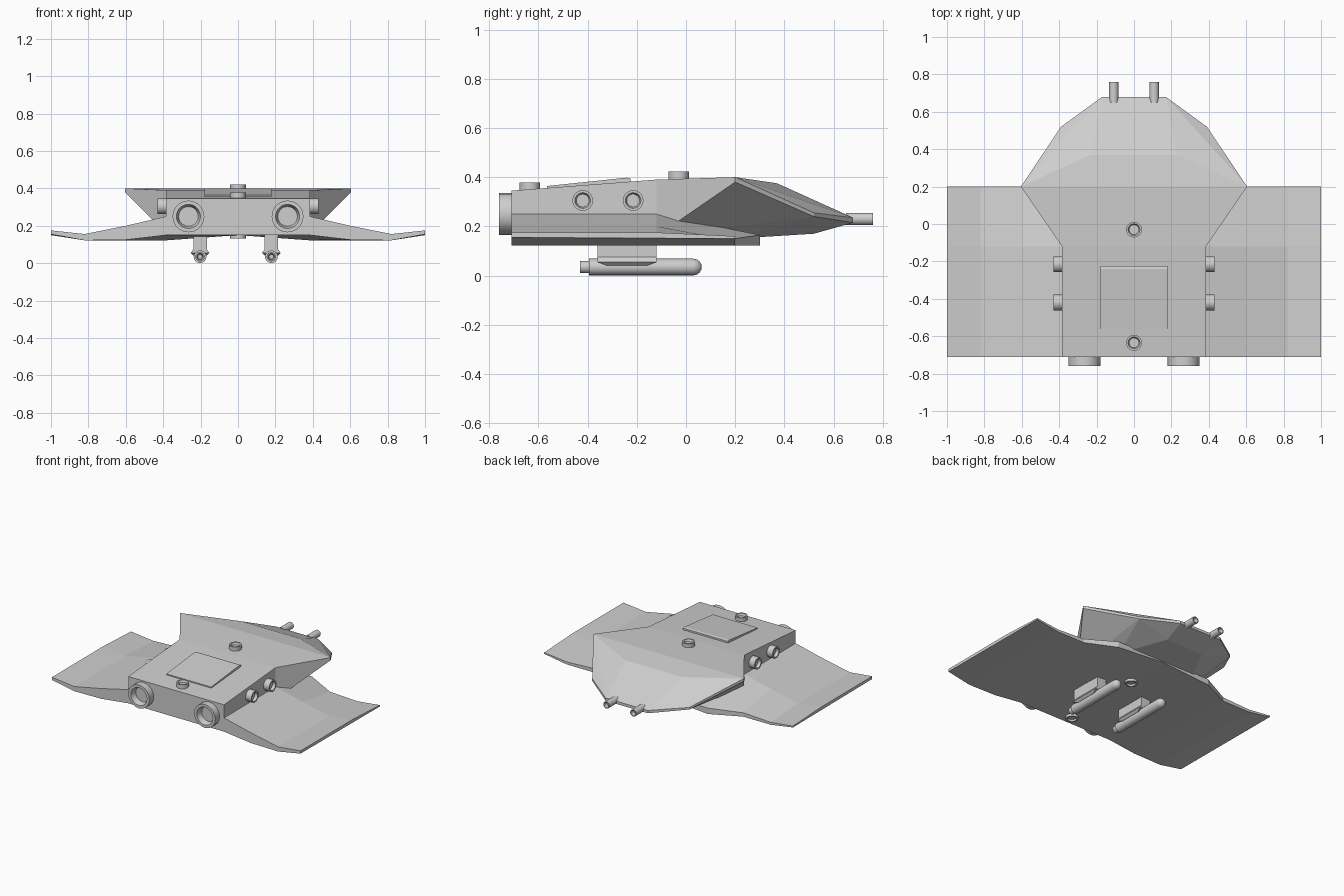
import bpy, bmesh, math
from mathutils import Vector

cube = bpy.data.objects.get("Cube")
if cube:
    bpy.data.objects.remove(cube, do_unlink=True)

grey = bpy.data.materials.new("hull_grey")
grey.use_nodes = True
grey.diffuse_color = (0.62, 0.62, 0.62, 1)
grey.node_tree.nodes["Principled BSDF"].inputs["Base Color"].default_value = grey.diffuse_color


def finish(bm, name, smooth=False):
    bmesh.ops.recalc_face_normals(bm, faces=bm.faces)
    mesh = bpy.data.meshes.new(name)
    bm.to_mesh(mesh)
    bm.free()
    mesh.materials.append(grey)
    obj = bpy.data.objects.new(name, mesh)
    bpy.context.collection.objects.link(obj)
    if smooth:
        bpy.ops.object.select_all(action='DESELECT')
        obj.select_set(True)
        bpy.context.view_layer.objects.active = obj
        bpy.ops.object.shade_smooth_by_angle(angle=math.radians(35))
    return obj


def hull(name, half_points, cx=0):
    """Convex solid from points mirrored about x = cx."""
    bm = bmesh.new()
    for x, y, z in half_points:
        for s in (-1, 1):
            bm.verts.new((cx + s * x, y, z))
    bmesh.ops.convex_hull(bm, input=bm.verts)
    bmesh.ops.dissolve_limit(bm, angle_limit=0.01, verts=bm.verts, edges=bm.edges)
    return finish(bm, name)


def lathe(name, profile, origin, axis, sides=20):
    """Spin (radius, height) pairs around an axis."""
    bm = bmesh.new()
    turn = Vector((0, 0, 1)).rotation_difference(Vector(axis))
    rings = []
    for r, h in profile:
        ring = []
        for i in range(sides):
            a = math.tau * i / sides
            p = Vector((r * math.cos(a), r * math.sin(a), h))
            ring.append(bm.verts.new(Vector(origin) + turn @ p))
        rings.append(ring)
    for a, b in zip(rings, rings[1:]):
        for i in range(sides):
            j = (i + 1) % sides
            bm.faces.new((a[i], a[j], b[j], b[i]))
    bm.faces.new(rings[0])
    bm.faces.new(rings[-1])
    return finish(bm, name, True)


def socket(name, origin, axis, r, length, depth):
    """Short tube with a recessed end."""
    lathe(name, [(r, -0.03), (r, length), (r * 0.76, length), (r * 0.62, length - depth)],
          origin, axis)


# Main hull and flared nose
hull("rear_hull", [(0.385, -0.71, 0.15), (0.385, -0.71, 0.345),
                   (0.385, -0.12, 0.15), (0.385, -0.12, 0.39)])
hull("nose_hull", [(0.385, -0.12, 0.16), (0.385, -0.12, 0.39),
                   (0.605, 0.2, 0.4), (0.605, 0.2, 0.38), (0.23, 0.37, 0.375),
                   (0.39, 0.52, 0.255), (0.39, 0.52, 0.24),
                   (0.17, 0.68, 0.235), (0.17, 0.68, 0.215),
                   (0.3, 0.2, 0.15), (0.2, 0.39, 0.168), (0.15, 0.52, 0.17)])

# Wings: x, rear bottom z, top z, leading y, leading top z, leading bottom z
stations = [(0, 0.15, 0.25, 0.3, 0.165, 0.15), (0.385, 0.15, 0.25, 0.3, 0.165, 0.122),
            (0.6, 0.125, 0.2, 0.2, 0.15, 0.122), (0.82, 0.122, 0.156, 0.2, 0.14, 0.122),
            (1, 0.155, 0.175, 0.2, 0.16, 0.15)]
stations = [(-s[0],) + s[1:] for s in stations[:0:-1]] + stations
bm = bmesh.new()
loops = []
for x, bottom, top, lead, lead_top, lead_bottom in stations:
    points = [(-0.71, bottom), (-0.71, top), (-0.12, top), (lead, lead_top), (lead, lead_bottom)]
    loops.append([bm.verts.new((x, y, z)) for y, z in points])
for a, b in zip(loops, loops[1:]):
    for i in range(5):
        j = (i + 1) % 5
        bm.faces.new((a[i], a[j], b[j], b[i]))
bm.faces.new(loops[0])
bm.faces.new(loops[-1])
finish(bm, "wings")

# Raised roof hatch
hull("roof_hatch", [(0.18, -0.565, 0.34), (0.18, -0.565, 0.364), (0.18, -0.24, 0.398),
                    (0.18, -0.225, 0.394), (0.18, -0.225, 0.36)])

# Engines, side ports and nose guns
for s, side in ((1, "left"), (-1, "right")):
    socket(side + "_engine", (s * 0.265, -0.71, 0.25), (0, -1, 0), 0.085, 0.05, 0.04)
    for y, place in ((-0.42, "rear"), (-0.215, "front")):
        socket(f"{side}_{place}_port", (s * 0.385, y, 0.305), (s, 0, 0), 0.042, 0.045, 0.02)
    socket(side + "_nose_gun", (s * 0.108, 0.68, 0.23), (0, 1, 0), 0.025, 0.08, 0.03)

# Roof and belly ports
for y, z, place in ((-0.03, 0.395, "front"), (-0.635, 0.352, "rear")):
    socket(place + "_roof_port", (0, y, z), (0, 0, 1), 0.042, 0.027, 0.015)
    socket(place + "_belly_port", (0, y, 0.15), (0, 0, -1), 0.042, 0.018, 0.012)

# Underslung pods on pylons
for x, side in ((0.178, "left"), (-0.203, "right")):
    hull(side + "_pylon", [(0.036, y, z) for y in (-0.36, -0.12) for z in (0.06, 0.16)], x)
    hull(side + "_clamp", [(0.036, -0.36, 0.075), (0.036, -0.12, 0.075),
                           (0.05, -0.36, 0.055), (0.05, -0.12, 0.055),
                           (0.035, -0.32, 0.04), (0.035, -0.16, 0.04)], x)
    cap = [(0.034 * math.cos(a), 0.03 + 0.034 * math.sin(a))
           for a in (math.radians(d) for d in (0, 25, 50, 70, 85))]
    lathe(side + "_pod", [(0.012, -0.39), (0.018, -0.43), (0.025, -0.43), (0.025, -0.395),
                          (0.034, -0.395)] + cap, (x, 0, 0.0345), (0, 1, 0), 16)
